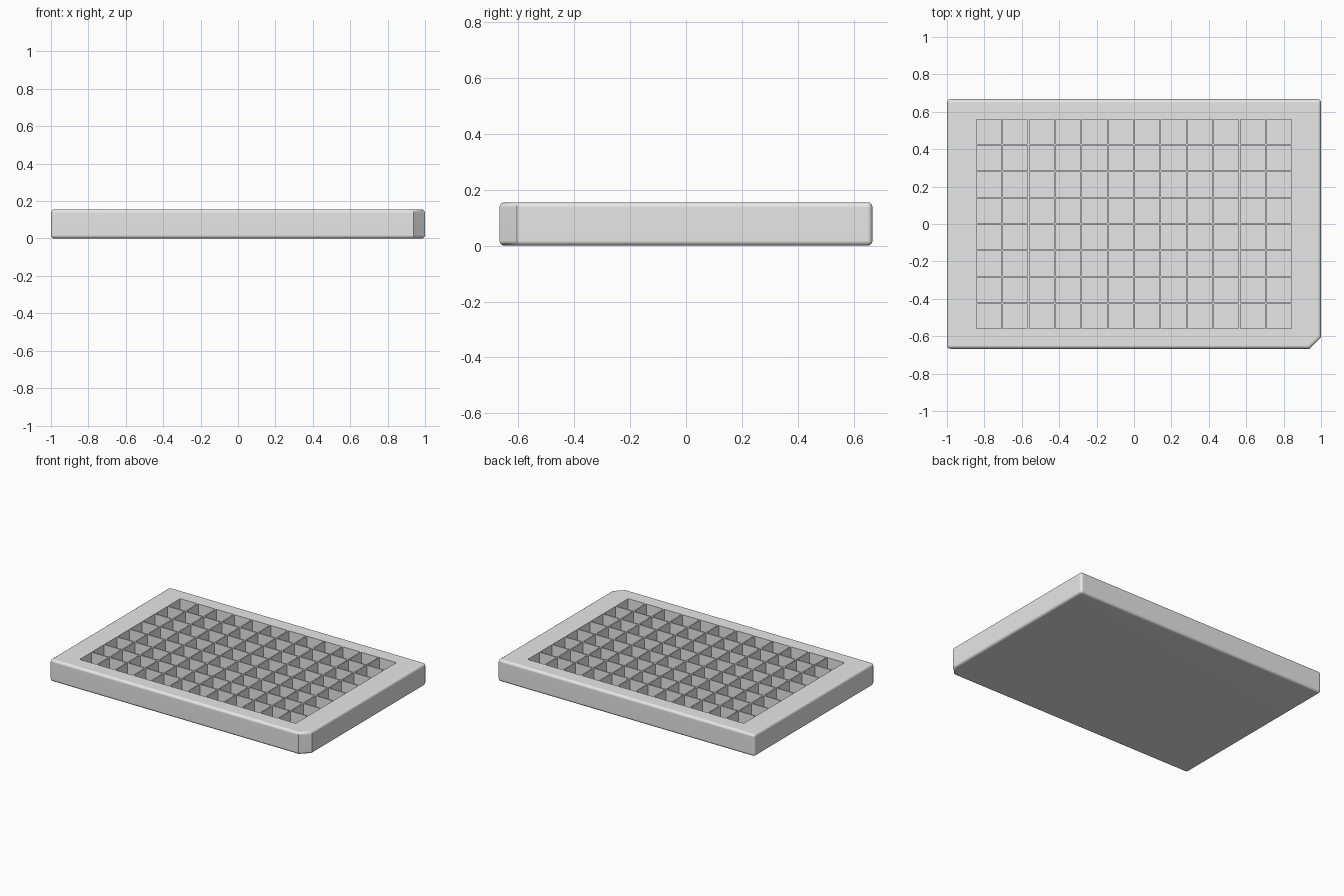
import bpy, bmesh
from mathutils import Matrix, Vector

if "Cube" in bpy.data.objects:
    bpy.data.objects.remove(bpy.data.objects["Cube"])

HX, HY, H = 1.0, 0.667, 0.155          # half length, half width, height
CUT = 0.062                            # clipped corner
PITCH, WELL, DEPTH = 0.141, 0.132, 0.125
COLS, ROWS = 12, 8

grey = bpy.data.materials.new("light grey")
grey.diffuse_color = (0.8, 0.8, 0.8, 1)
grey.use_nodes = True
grey.node_tree.nodes["Principled BSDF"].inputs["Base Color"].default_value = grey.diffuse_color


def make_object(name, bm):
    mesh = bpy.data.meshes.new(name)
    bm.to_mesh(mesh)
    bm.free()
    mesh.materials.append(grey)
    obj = bpy.data.objects.new(name, mesh)
    bpy.context.collection.objects.link(obj)
    return obj


# Plate body: rectangle with one clipped corner, extruded and rounded
bm = bmesh.new()
outline = [(-HX, -HY), (HX - CUT, -HY), (HX, -HY + CUT), (HX, HY), (-HX, HY)]
base = bm.faces.new([bm.verts.new((x, y, 0)) for x, y in outline])
top = bmesh.ops.extrude_face_region(bm, geom=[base])
bmesh.ops.translate(bm, vec=(0, 0, H),
                    verts=[v for v in top["geom"] if isinstance(v, bmesh.types.BMVert)])
bmesh.ops.recalc_face_normals(bm, faces=bm.faces)


def is_rounded(edge):
    # The upright edges of the clipped corner stay sharp
    a, b = (v.co for v in edge.verts)
    upright = abs(a.z - b.z) > 0.01
    return not (upright and a.y < 0 and a.x > 0)


bmesh.ops.bevel(bm, geom=[e for e in bm.edges if is_rounded(e)], offset=0.018,
                segments=4, profile=0.5, affect='EDGES', clamp_overlap=True)
plate = make_object("well_plate", bm)

# Square wells: a grid of boxes cut from the top
bm = bmesh.new()
for i in range(COLS):
    for j in range(ROWS):
        centre = Vector(((i - (COLS - 1) / 2) * PITCH, (j - (ROWS - 1) / 2) * PITCH,
                         H - DEPTH + 0.1))
        bmesh.ops.create_cube(bm, size=1, matrix=Matrix.Translation(centre)
                              @ Matrix.Diagonal((WELL, WELL, 0.2, 1)))
cutter = make_object("well_cutter", bm)
cutter.hide_render = True

cut = plate.modifiers.new("wells", 'BOOLEAN')
cut.operation = 'DIFFERENCE'
cut.solver = 'EXACT'
cut.object = cutter
bpy.context.view_layer.objects.active = plate
plate.select_set(True)
cutter.select_set(False)
bpy.ops.object.modifier_apply(modifier=cut.name)
bpy.data.objects.remove(cutter)

# Smooth rounded rim, crisp wells
bpy.ops.object.shade_smooth_by_angle(angle=0.55)
normals = plate.modifiers.new("flat_faces", 'WEIGHTED_NORMAL')
normals.keep_sharp = True
